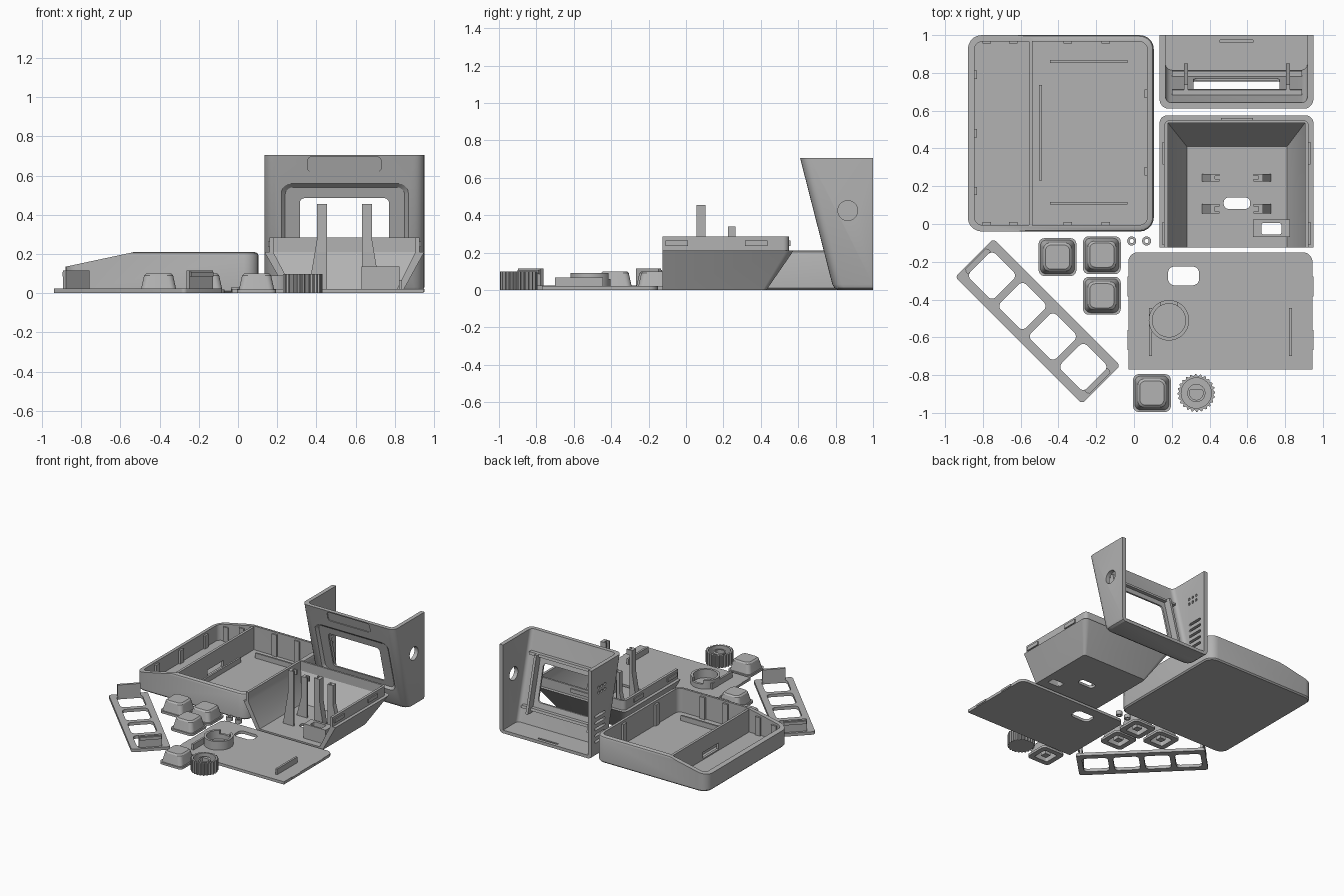
import bpy, bmesh
from math import sin, cos, pi, radians

if "Cube" in bpy.data.objects:
    bpy.data.objects.remove(bpy.data.objects["Cube"])

grey = bpy.data.materials.new("plain_grey")
grey.use_nodes = True
grey.diffuse_color = (0.45, 0.45, 0.45, 1)
grey.node_tree.nodes["Principled BSDF"].inputs["Base Color"].default_value = (0.45, 0.45, 0.45, 1)
parts = []


# ---- helpers: outlines, lofts and cuts ----
def rounded(x0, x1, y0, y1, r=0.0, n=5):
    """Rounded rectangle; r is one radius or (front, back)."""
    rf, rb = r if isinstance(r, tuple) else (r, r)
    corners = [(x0, y0, rf, 1, 1), (x1, y0, rf, -1, 1), (x1, y1, rb, -1, -1), (x0, y1, rb, 1, -1)]
    pts = []
    for k, (x, y, rad, sx, sy) in enumerate(corners):
        for i in range(n + 1):
            a = pi + k * pi / 2 + i * pi / 2 / n
            pts.append((x + sx * rad + rad * cos(a), y + sy * rad + rad * sin(a)))
    return pts


def circle(cx, cy, r, n=32):
    return [(cx + r * cos(2 * pi * i / n), cy + r * sin(2 * pi * i / n)) for i in range(n)]


def at_z(pts, z):
    return [(x, y, z) for x, y in pts]


def at_x(pts, x):
    return [(x, y, z) for y, z in pts]


def loft(name, *rings):
    bm = bmesh.new()
    loops = [[bm.verts.new(p) for p in ring] for ring in rings]
    for a, b in zip(loops, loops[1:]):
        for i in range(len(a)):
            j = (i + 1) % len(a)
            bm.faces.new((a[i], a[j], b[j], b[i]))
    bm.faces.new(loops[0][::-1])
    bm.faces.new(loops[-1])
    bmesh.ops.remove_doubles(bm, verts=bm.verts, dist=1e-5)
    bmesh.ops.recalc_face_normals(bm, faces=bm.faces)
    mesh = bpy.data.meshes.new(name)
    bm.to_mesh(mesh)
    bm.free()
    obj = bpy.data.objects.new(name, mesh)
    bpy.context.scene.collection.objects.link(obj)
    parts.append(obj)
    return obj


def prism(name, pts, z0, z1):
    return loft(name, at_z(pts, z0), at_z(pts, z1))


def box(name, x0, x1, y0, y1, z0, z1):
    return prism(name, [(x0, y0), (x1, y0), (x1, y1), (x0, y1)], z0, z1)


def cut(obj, *cutters):
    for c in cutters:
        m = obj.modifiers.new("cut", "BOOLEAN")
        m.operation, m.solver, m.object = "DIFFERENCE", "EXACT", c
    dg = bpy.context.evaluated_depsgraph_get()
    mesh = bpy.data.meshes.new_from_object(obj.evaluated_get(dg))
    obj.modifiers.clear()
    obj.data = mesh
    for c in cutters:
        parts.remove(c)
        bpy.data.objects.remove(c)
    return obj


# ---- large tray with sloped left end ----
def tray_top(x):
    return min(0.21, 0.135 + (x + 0.88) * 0.214)


def tray_ring(i, z):
    return at_z(rounded(-0.88 + i, 0.105 - i, -0.04 + i, 1 - i, 0.075 - i), z)


tray = loft("tray", tray_ring(0.01, 0), tray_ring(0, 0.01), tray_ring(0, 0.19),
            tray_ring(0.006, 0.204), tray_ring(0.02, 0.21))
slope = [(-1, tray_top(-1)), (-0.53, 0.21), (-0.53, 0.3), (-1, 0.3)]
cut(tray, loft("cavity", tray_ring(0.035, 0.02), tray_ring(0.035, 0.3)),
    loft("slope", *[[(x, y, z) for x, z in slope] for y in (-0.2, 1.2)]))
cut(box("tray_divider", -0.555, -0.535, -0.01, 0.97, 0.015, 0.2),
    box("notch", -0.6, -0.5, 0.38, 0.58, 0.03, 0.08))
for x in (-0.78, -0.64, -0.35, -0.15):
    for y in (-0.01, 0.955):
        box("tray_rib", x - 0.022, x + 0.022, y, y + 0.02, 0.015, tray_top(x - 0.022) - 0.015)
for y in (0.175, 0.48, 0.79):
    box("tray_rib", -0.85, -0.83, y - 0.022, y + 0.022, 0.015, 0.125)
for y in (0.28, 0.69):
    box("tray_rib", 0.055, 0.075, y - 0.022, y + 0.022, 0.015, 0.19)
for y in (0.11, 0.86):
    box("tray_rail", -0.445, -0.035, y - 0.007, y + 0.007, 0.015, 0.06)
box("tray_rail", -0.502, -0.488, 0.23, 0.735, 0.015, 0.06)


# ---- screen bezel: slanted front, side walls and floor ----
def front_y(z):
    return 0.79 - 0.255 * z


def bezel_ring(i, z, back=1.0, r=0.05):
    return at_z(rounded(0.135 + i, 0.95 - i, front_y(z) + i, back, (r, 0)), z)


def on_front(x0, x1, z0, z1, r, depth):
    return [(x, front_y(z) + depth, z) for x, z in rounded(x0, x1, z0, z1, r)]


bezel = loft("bezel", bezel_ring(0.025, 0), bezel_ring(0.008, 0.01), bezel_ring(0, 0.03), bezel_ring(0, 0.705))
cutters = [
    loft("cavity", bezel_ring(0.032, 0.025, 1.1, 0.03), bezel_ring(0.032, 0.8, 1.1, 0.03)),
    loft("window", on_front(0.315, 0.77, 0.2, 0.485, 0.025, -0.1), on_front(0.315, 0.77, 0.2, 0.485, 0.025, 0.1)),
    loft("recess", on_front(0.2, 0.89, 0.12, 0.58, 0.06, -0.02), on_front(0.24, 0.85, 0.16, 0.54, 0.04, 0.018)),
    loft("plate_recess", on_front(0.355, 0.73, 0.62, 0.695, 0.02, -0.03),
         on_front(0.355, 0.73, 0.62, 0.695, 0.02, 0.008)),
    loft("knob_hole", at_x(circle(0.865, 0.425, 0.053), 0.85), at_x(circle(0.865, 0.425, 0.053), 1)),
    box("floor_slot", 0.455, 0.63, 0.96, 0.975, 0.012, 0.1)]
for i in range(5):
    z = 0.12 + i * 0.05
    vent = rounded(0.83, 0.96, z - 0.01, z + 0.01, 0.0095, 3)
    cutters.append(loft("vent", at_x(vent, 0.1), at_x(vent, 0.2)))
for y in (0.83, 0.87, 0.91):
    for z in (0.5, 0.54):
        dot = circle(y, z, 0.011, 12)
        cutters.append(loft("dot", at_x(dot, 0.1), at_x(dot, 0.2)))
cut(bezel, *cutters)
# screen holder inside the bezel
for x in (0.275, 0.815):
    loft("screen_bracket", on_front(x - 0.01, x + 0.01, 0.12, 0.55, 0, 0.025),
         on_front(x - 0.01, x + 0.01, 0.12, 0.55, 0, 0.09))
for z in (0.14, 0.53):
    loft("screen_rail", on_front(0.2, 0.89, z, z + 0.02, 0, 0.025), on_front(0.2, 0.89, z, z + 0.02, 0, 0.06))

# ---- flared housing, open at the front ----
housing = loft("housing",
               at_z(rounded(0.255, 0.835, -0.125, 0.43, (0, 0.02)), 0),
               at_z(rounded(0.135, 0.95, -0.125, 0.575, (0, 0.04)), 0.21),
               at_z(rounded(0.16, 0.925, -0.125, 0.55, (0, 0.03)), 0.21),
               at_z(rounded(0.16, 0.925, -0.125, 0.55, (0, 0.03)), 0.285))
cut(housing,
    loft("cavity", at_z(rounded(0.28, 0.81, -0.3, 0.41), 0.02), at_z(rounded(0.18, 0.905, -0.3, 0.535), 0.21),
         at_z(rounded(0.18, 0.905, -0.3, 0.535), 0.4)),
    prism("slot", rounded(0.475, 0.615, 0.08, 0.14, 0.025), -0.1, 0.1),
    box("port", 0.675, 0.78, -0.055, 0.005, -0.1, 0.1))
cut(box("port_box", 0.63, 0.825, -0.07, 0.025, 0.01, 0.135),
    prism("opening", rounded(0.675, 0.78, -0.055, 0.005, 0.01), -0.1, 0.2))
box("housing_clip", 0.46, 0.63, 0.545, 0.56, 0.235, 0.265)
for y in (-0.05, 0.375):
    for x in (0.152, 0.92):
        box("housing_clip", x, x + 0.014, y - 0.06, y + 0.06, 0.235, 0.265)
# board posts, mirrored about the housing centre
for s in (-1, 1):
    for y0, y1, top in ((0.055, 0.105, 0.455), (0.225, 0.265, 0.34)):
        xs = sorted((0.543 + s * 0.14, 0.543 + s * 0.115))
        box("board_post", *xs, y0, y1, 0.01, top)
        for y in (y0, y1 - 0.012):
            xs = sorted((0.543 + s * 0.12, 0.543 + s * 0.09))
            box("post_hook", *xs, y, y + 0.012, 0.01 if y == y0 else top - 0.04, top)
        gusset = [(0.543 + s * 0.13, 0.01), (0.543 + s * 0.185, 0.01), (0.543 + s * 0.13, top - 0.12)]
        loft("post_gusset", *[[(x, y, z) for x, z in gusset] for y in (y0, y1)])

# ---- base plate with ring, ribs and clips ----
cut(prism("base_plate", rounded(-0.03, 0.945, -0.77, -0.15, (0, 0.05)), 0, 0.022),
    prism("hole", rounded(0.18, 0.345, -0.325, -0.225, 0.035), -0.1, 0.1))
cut(prism("speaker_ring", circle(0.185, -0.51, 0.107, 48), 0.015, 0.09),
    prism("bore", circle(0.185, -0.51, 0.088, 48), -0.1, 0.2),
    box("gap", 0.14, 0.23, -0.45, -0.35, 0.06, 0.2))
for x in (0.088, 0.828):
    box("plate_rib", x - 0.008, x + 0.008, -0.7, -0.445, 0.015, 0.068)
for x in (-0.034, 0.94):
    for y in (-0.33, -0.615):
        box("plate_clip", x, x + 0.01, y - 0.053, y + 0.053, 0.006, 0.022)

# ---- key frame, laid diagonally ----
windows = [prism("window", rounded(c - 0.095, c + 0.095, -0.095, 0.095, 0.03), -0.1, 0.1)
           for c in (-0.342, -0.114, 0.114, 0.342)]
outline = rounded(-0.475, 0.475, -0.143, 0.143, 0.02)
frame = [cut(prism("key_frame", outline, 0, 0.024), *windows)]
for s in (-1, 1):
    xs = sorted((s * 0.436, s * 0.456))
    frame.append(box("frame_end_wall", *xs, -0.085, 0.085, 0.015, 0.115))
    xs = sorted((s * 0.45, s * 0.466))
    frame.append(box("frame_hook", *xs, -0.08, 0.08, 0.085, 0.108))
for obj in frame:
    obj.location = (-0.51, -0.515, 0)
    obj.rotation_euler.z = radians(-45)


# ---- keycaps, hollow below with a stem ----
def square(cx, cy, h, r):
    return rounded(cx - h, cx + h, cy - h, cy + h, r)


for cx, cy in ((-0.405, -0.175), (-0.17, -0.165), (-0.17, -0.38), (0.095, -0.895)):
    steps = ((0.1, 0), (0.1, 0.018), (0.09, 0.018), (0.074, 0.09), (0.064, 0.1))
    cap = loft("keycap", *[at_z(square(cx, cy, h, 0.03), z) for h, z in steps])
    cut(cap, prism("hollow", square(cx, cy, 0.06, 0.015), -0.1, 0.075))
    box("keycap_stem", cx - 0.025, cx + 0.025, cy - 0.025, cy + 0.025, 0.005, 0.08)

# ---- ribbed knob with a flat-sided shaft socket ----
kx, ky = 0.33, -0.895
gear = []
for i in range(96):
    r, a = (0.1 if i % 4 < 2 else 0.091), 2 * pi * i / 96
    gear.append((kx + r * cos(a), ky + r * sin(a)))
cut(prism("knob", gear, 0, 0.098), prism("recess", circle(kx, ky, 0.08), 0.02, 0.2))
socket = [(x, min(y, ky + 0.02)) for x, y in circle(kx, ky, 0.036)]
cut(prism("knob_socket", circle(kx, ky, 0.048), 0.015, 0.085), prism("bore", socket, 0.03, 0.2))

# ---- two small spacers ----
for x in (-0.012, 0.067):
    cut(prism("spacer", circle(x, -0.09, 0.024, 24), 0, 0.03),
        prism("bore", circle(x, -0.09, 0.011, 24), -0.1, 0.1))

# ---- shared material and shading ----
for obj in bpy.context.scene.objects:
    obj.select_set(obj in parts)
for obj in parts:
    obj.data.materials.clear()
    obj.data.materials.append(grey)
bpy.context.view_layer.objects.active = tray
bpy.ops.object.shade_smooth_by_angle(angle=radians(30))
